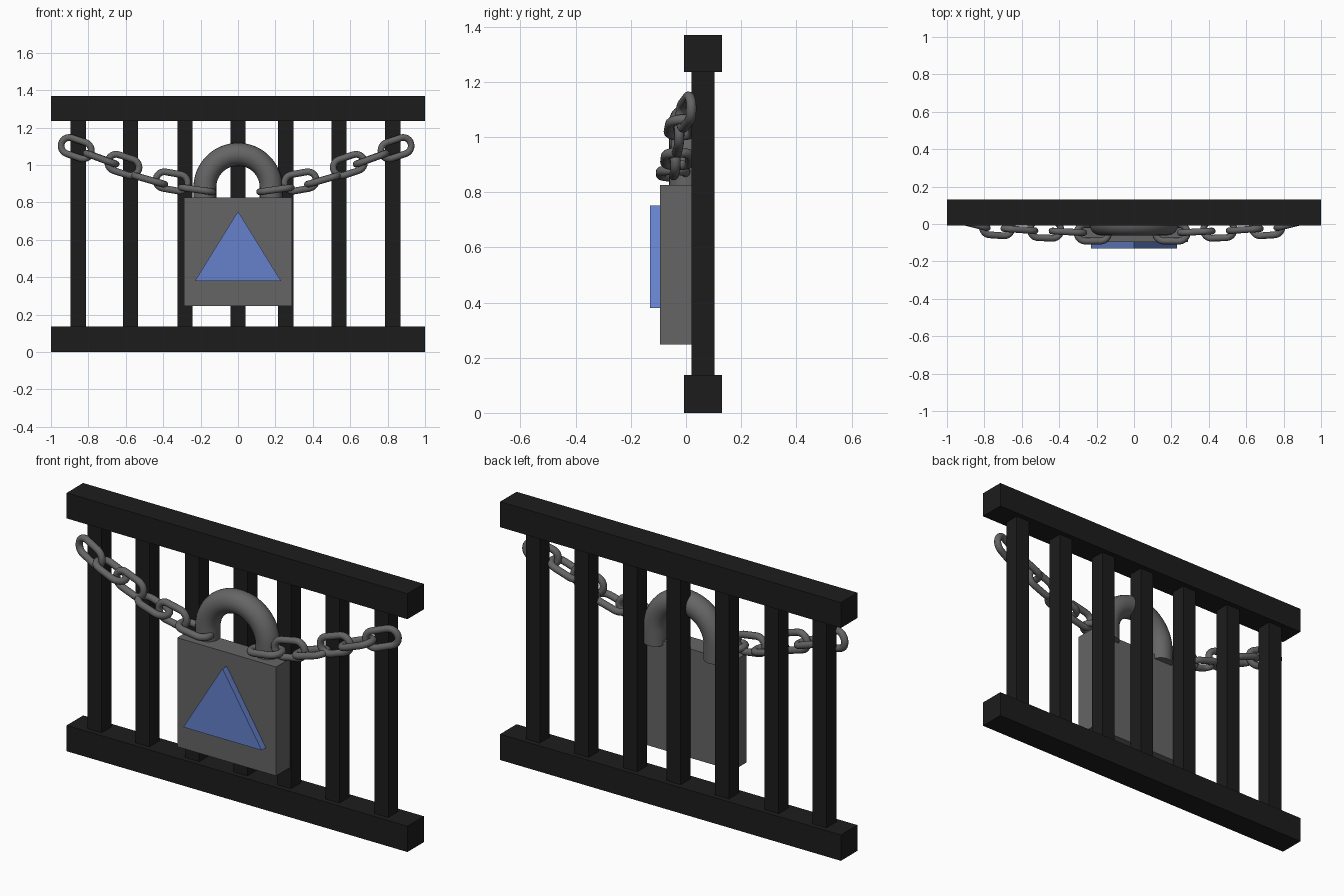
import bpy, bmesh
from math import sin, cos, pi, radians
from mathutils import Matrix, Vector

if "Cube" in bpy.data.objects:
    bpy.data.objects.remove(bpy.data.objects["Cube"])


def material(name, color):
    m = bpy.data.materials.new(name)
    m.diffuse_color = color
    m.use_nodes = True
    m.node_tree.nodes["Principled BSDF"].inputs["Base Color"].default_value = m.diffuse_color
    return m


black = material("black_iron", (0.012, 0.012, 0.012, 1))
steel = material("dark_steel", (0.13, 0.13, 0.13, 1))
blue = material("blue_sign", (0.13, 0.22, 0.6, 1))


def finish(name, bm, mat):
    bmesh.ops.recalc_face_normals(bm, faces=bm.faces)
    me = bpy.data.meshes.new(name)
    bm.to_mesh(me)
    bm.free()
    me.materials.append(mat)
    ob = bpy.data.objects.new(name, me)
    bpy.context.collection.objects.link(ob)
    return ob


def box(name, lo, hi, mat):
    lo, hi = Vector(lo), Vector(hi)
    bm = bmesh.new()
    bmesh.ops.create_cube(bm, size=1, matrix=Matrix.Translation((lo + hi) / 2)
                          @ Matrix.Diagonal((*(hi - lo), 1)))
    return finish(name, bm, mat)


def tube(name, path, radius, mat, closed=False, sides=16):
    """Sweep a circle along a path lying in the local XZ plane."""
    bm = bmesh.new()
    n = len(path)
    rings = []
    for i, (x, z) in enumerate(path):
        a = path[(i - 1) % n] if closed or i > 0 else path[i]
        b = path[(i + 1) % n] if closed or i < n - 1 else path[i]
        t = Vector((b[0] - a[0], 0, b[1] - a[1])).normalized()
        side = Vector((-t.z, 0, t.x))
        rings.append([bm.verts.new(Vector((x, 0, z)) + radius * (
            side * cos(2 * pi * k / sides) + Vector((0, sin(2 * pi * k / sides), 0))))
            for k in range(sides)])
    for i in range(n if closed else n - 1):
        p, q = rings[i], rings[(i + 1) % n]
        for k in range(sides):
            j = (k + 1) % sides
            bm.faces.new((p[k], p[j], q[j], q[k]))
    if not closed:
        bm.faces.new(rings[0])
        bm.faces.new(rings[-1])
    ob = finish(name, bm, mat)
    bpy.ops.object.select_all(action='DESELECT')
    ob.select_set(True)
    bpy.context.view_layer.objects.active = ob
    bpy.ops.object.shade_smooth_by_angle(angle=radians(40))
    return ob


# Gate rails and bars
box("bottom_rail", (-1, -0.008, 0), (1, 0.13, 0.137), black)
box("top_rail", (-1, -0.008, 1.235), (1, 0.13, 1.37), black)
for x in (-0.855, -0.575, -0.283, 0, 0.256, 0.54, 0.827):
    box("gate_bar", (x - 0.041, 0.02, 0.13), (x + 0.041, 0.103, 1.24), black)

# Padlock body and shackle
box("lock_body", (-0.29, -0.095, 0.247), (0.29, 0.02, 0.825), steel)
R = 0.177
arch = [(R * cos(pi * i / 32), R * sin(pi * i / 32)) for i in range(33)]
shackle = tube("shackle", [(R, -0.08)] + arch + [(-R, -0.08)], 0.061, steel, sides=24)
shackle.location = (0, 0.0, 0.88)

# Raised triangle on the lock front
bm = bmesh.new()
face = bm.faces.new([bm.verts.new(c) for c in
                     ((-0.23, -0.13, 0.38), (0.23, -0.13, 0.38), (0, -0.13, 0.752))])
ext = bmesh.ops.extrude_face_region(bm, geom=[face], use_keep_orig=True)
for v in ext['geom']:
    if isinstance(v, bmesh.types.BMVert):
        v.co.y = -0.095
finish("triangle_sign", bm, blue)

# Chain: x, y, z, slope, yaw, roll for one side, repeated on the other
half, r = 0.041, 0.0445
oval = []
for sgn in (1, -1):
    for i in range(13):
        a = -pi / 2 + pi * i / 12
        oval.append((sgn * (half + r * cos(a)), sgn * r * sin(a)))
links = [(0.855, 0.0, 1.09, 18, 14, 0), (0.722, -0.016, 1.034, 20, 4, 90),
         (0.6025, -0.03, 1.0, 18, 4, 0), (0.463, -0.03, 0.92, 16, 2, 90),
         (0.3435, -0.042, 0.912, 10, 3, 0), (0.21, -0.047, 0.868, 8, 0, 90)]
for s in (1, -1):
    for x, y, z, slope, yaw, roll in links:
        link = tube("chain_link", oval, 0.018, steel, closed=True, sides=12)
        link.matrix_world = (Matrix.Translation((s * x - 0.01, y, z))
                             @ Matrix.Rotation(radians(s * yaw), 4, 'Z')
                             @ Matrix.Rotation(radians(-s * slope), 4, 'Y')
                             @ Matrix.Rotation(radians(roll), 4, 'X'))
